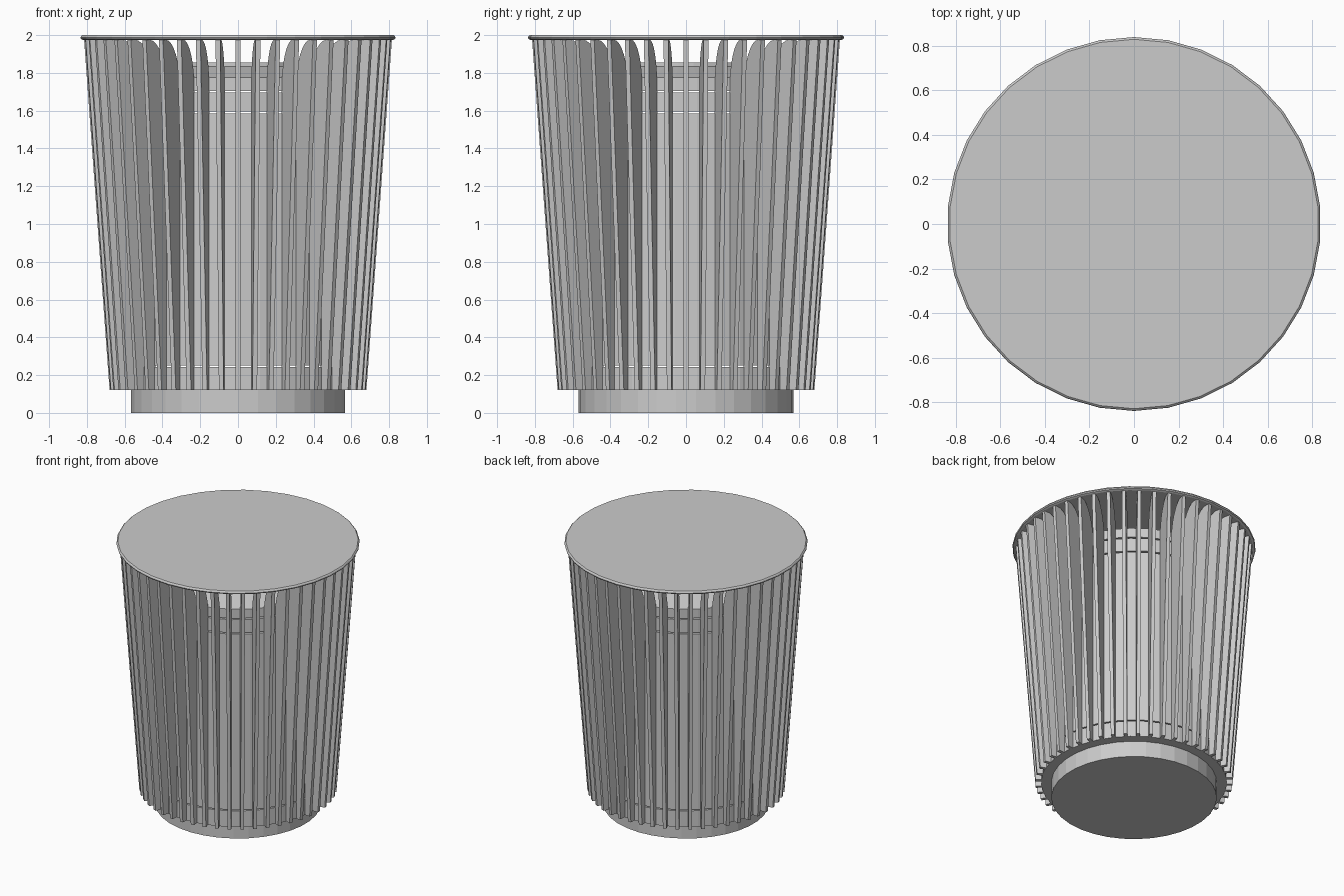
import bpy, bmesh, math

if "Cube" in bpy.data.objects:
    bpy.data.objects.remove(bpy.data.objects["Cube"], do_unlink=True)

SIDES = 34      # facets of the round parts
SLATS = 48      # fins around the bin

grey = bpy.data.materials.new("plain_grey")
grey.use_nodes = True
grey.diffuse_color = (0.6, 0.6, 0.6, 1)
grey.node_tree.nodes["Principled BSDF"].inputs["Base Color"].default_value = (0.6, 0.6, 0.6, 1)


def finish(bm, name):
    bmesh.ops.recalc_face_normals(bm, faces=bm.faces)
    mesh = bpy.data.meshes.new(name)
    bm.to_mesh(mesh)
    bm.free()
    mesh.materials.append(grey)
    obj = bpy.data.objects.new(name, mesh)
    bpy.context.collection.objects.link(obj)
    return obj


def turned(name, profile):
    """Solid of flat facets from (radius, height) points, capped at both ends."""
    bm = bmesh.new()
    rings = []
    for r, z in profile:
        ring = []
        for i in range(SIDES):
            a = math.tau * i / SIDES + math.pi / 2
            ring.append(bm.verts.new((r * math.cos(a), r * math.sin(a), z)))
        rings.append(ring)
    for low, high in zip(rings, rings[1:]):
        for i in range(SIDES):
            j = (i + 1) % SIDES
            bm.faces.new((low[i], low[j], high[j], high[i]))
    bm.faces.new(rings[0])
    bm.faces.new(rings[-1])
    return finish(bm, name)


def fins(name, outline, thickness):
    """Radial plates cut to one (radius, height) outline."""
    bm = bmesh.new()
    n = len(outline)
    for k in range(SLATS):
        a = math.tau * k / SLATS
        c, s = math.cos(a), math.sin(a)
        sides = [[bm.verts.new((r * c - t * s, r * s + t * c, z)) for r, z in outline]
                 for t in (-thickness / 2, thickness / 2)]
        bm.faces.new(sides[0])
        bm.faces.new(sides[1])
        for i in range(n):
            j = (i + 1) % n
            bm.faces.new((sides[0][i], sides[0][j], sides[1][j], sides[1][i]))
    return finish(bm, name)


# Foot and stacked drum sections with narrow open seams
turned("foot", [(0.57, 0), (0.57, 0.125)])
turned("bottom_section", [(0.64, 0.12), (0.64, 0.242)])
turned("main_drum", [(0.64, 0.25), (0.64, 1.585)])
turned("upper_band", [(0.64, 1.595), (0.64, 1.695)])

# Top section with sloped shoulder and short collar
turned("top_section", [(0.64, 1.705), (0.64, 1.775), (0.42, 1.835),
                       (0.42, 1.855)])

# Lid with a slightly rounded rim
turned("lid", [(0.82, 1.973), (0.834, 1.979), (0.838, 1.987), (0.834, 1.995), (0.828, 2.0)])

# Slats: straight slanted outer edge, inner edge curving out to a tip under the lid
outline = [(0.632, 0.12), (0.68, 0.12), (0.815, 1.976), (0.79, 1.976)]
for step in range(7, -1, -1):
    t = math.pi / 2 * step / 8
    outline.append((0.79 - 0.158 * math.cos(t), 1.70 + 0.276 * math.sin(t)))
fins("slats", outline, 0.025)
